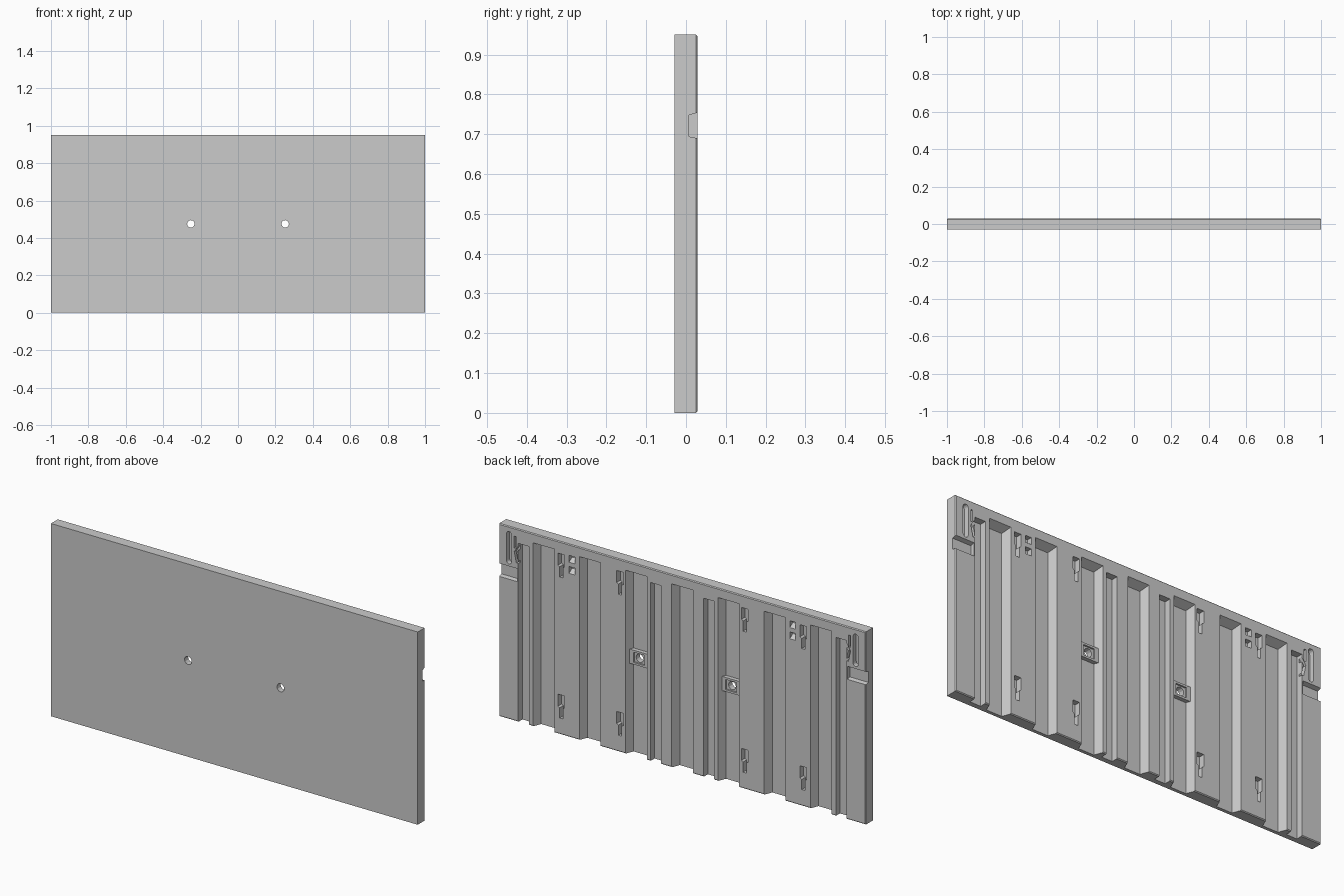
import bpy, bmesh, math

if "Cube" in bpy.data.objects:
    bpy.data.objects.remove(bpy.data.objects["Cube"])

Y = 0.0285          # half thickness of the panel
OUT = Y + 0.01      # cutters start just behind the back face
H = 0.95


def loft(name, outer, y_outer, inner, y_inner):
    """Solid between two matching x/z outlines at two depths."""
    bm = bmesh.new()
    a = [bm.verts.new((x, y_outer, z)) for x, z in outer]
    b = [bm.verts.new((x, y_inner, z)) for x, z in inner]
    bm.faces.new(a)
    bm.faces.new(b[::-1])
    n = len(a)
    for i in range(n):
        j = (i + 1) % n
        bm.faces.new((a[j], a[i], b[i], b[j]))
    bmesh.ops.recalc_face_normals(bm, faces=bm.faces)
    me = bpy.data.meshes.new(name)
    bm.to_mesh(me)
    bm.free()
    ob = bpy.data.objects.new(name, me)
    bpy.context.collection.objects.link(ob)
    return ob


def rect(cx, hw, z0, z1):
    return [(cx - hw, z0), (cx + hw, z0), (cx + hw, z1), (cx - hw, z1)]


def slot(cx, hw, z0, z1, n=6):
    arc = [math.pi * i / n for i in range(n + 1)]
    top = [(cx + hw * math.cos(t), z1 - hw + hw * math.sin(t)) for t in arc]
    return top + [(cx - hw * math.cos(t), z0 + hw - hw * math.sin(t)) for t in arc]


def cut(target, cutter):
    cutter.hide_render = True
    mod = target.modifiers.new("cut", 'BOOLEAN')
    mod.operation = 'DIFFERENCE'
    mod.solver = 'EXACT'
    mod.object = cutter
    bpy.context.view_layer.objects.active = target
    bpy.ops.object.modifier_apply(modifier=mod.name)
    bpy.data.objects.remove(cutter, do_unlink=True)


def pocket(outline, floor, target=None):
    cut(target or panel, loft("cutter", outline, OUT, outline, floor))


# main slab with a fine chamfer around the back face
panel = loft("panel", rect(0, 1, 0, H), -Y, rect(0, 1, 0, H), Y)
bm = bmesh.new()
bm.from_mesh(panel.data)
edges = [e for e in bm.edges if all(v.co.y > 0 for v in e.verts)]
bmesh.ops.bevel(bm, geom=edges, offset=0.004, segments=1, affect='EDGES')
bm.to_mesh(panel.data)
bm.free()

# seven wide sloped grooves, open at the bottom
for i in range(-3, 4):
    x = i * 0.252
    cut(panel, loft("groove_cutter", rect(x, 0.062, -0.05, 0.909), OUT,
                    rect(x, 0.042, -0.05, 0.885), -0.012))

for s in (-1, 1):
    # narrow grooves
    for x in (0.145, 0.866):
        pocket(rect(s * x, 0.029, -0.05, 0.88), -0.004)
    # edge notch with a sloping roof
    bm_notch = loft("notch_cutter", rect(s * 0.96, 0.06, 0.688, 0.757), OUT,
                    rect(s * 0.96, 0.06, 0.694, 0.748), 0.008)
    cut(panel, bm_notch)
    # keyhole hangers, upper and lower rows
    for x in (0.34, 0.66):
        for z in (0.775, 0.08):
            c = s * x
            pocket([(c - 0.009, z), (c + 0.009, z), (c + 0.009, z + 0.05),
                    (c + 0.018, z + 0.056), (c + 0.018, z + 0.115),
                    (c - 0.018, z + 0.115), (c - 0.018, z + 0.056),
                    (c - 0.009, z + 0.05)], 0.0)
    # paired latch pockets with upward sloping sills
    for z in (0.80, 0.855):
        cut(panel, loft("latch_cutter", rect(s * 0.602, 0.016, z, z + 0.04), OUT,
                        rect(s * 0.602, 0.016, z + 0.022, z + 0.04), 0.004))
    # rounded vertical end slot
    pocket(slot(s * 0.945, 0.014, 0.765, 0.925), 0.004)
    # slit and bent clip groove beside the end slot
    pocket(rect(s * 0.912, 0.005, 0.852, 0.91), 0.01)
    pocket([(s * x, z) for x, z in ((0.878, 0.872), (0.888, 0.878), (0.917, 0.833),
            (0.905, 0.78), (0.893, 0.78), (0.904, 0.831))], 0.01)
    # bolt pad in the groove, with a recess and a through hole
    x = s * 0.252
    pad = loft("bolt_pad", rect(x, 0.053, 0.44, 0.51), 0.008,
               rect(x, 0.053, 0.44, 0.51), -0.016)
    pocket(rect(x, 0.03, 0.45, 0.50), 0.0, pad)
    hole = [(x + 0.02 * math.cos(t * math.pi / 6), 0.475 + 0.02 * math.sin(t * math.pi / 6))
            for t in range(12)]
    for target in (panel, pad):
        cut(target, loft("hole_cutter", hole, OUT, hole, -OUT))
